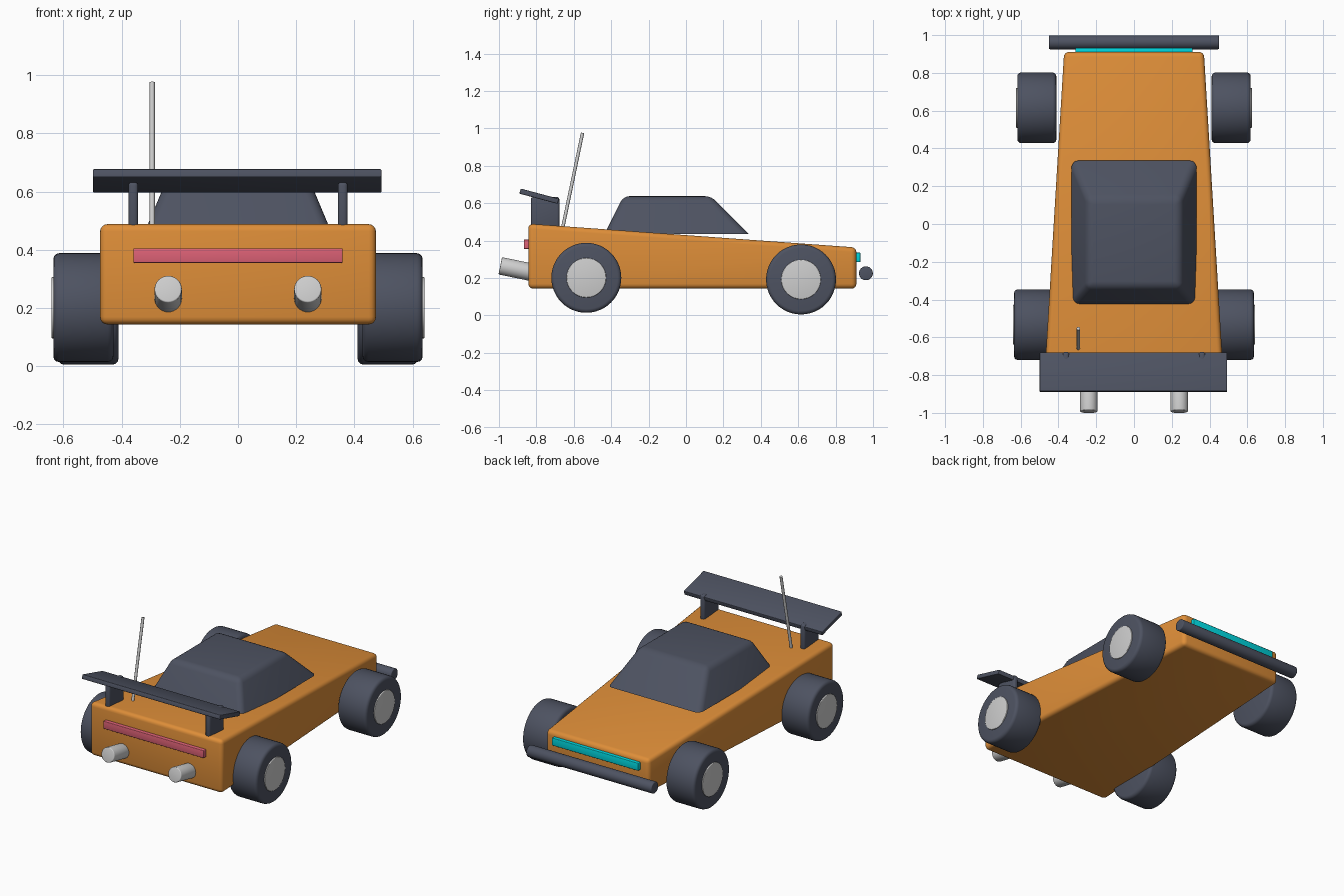
import bpy, bmesh, math
from mathutils import Vector

if "Cube" in bpy.data.objects:
    bpy.data.objects.remove(bpy.data.objects["Cube"])


def material(name, r, g, b):
    m = bpy.data.materials.new(name)
    m.diffuse_color = (r, g, b, 1)
    m.use_nodes = True
    m.node_tree.nodes["Principled BSDF"].inputs["Base Color"].default_value = m.diffuse_color
    return m


ORANGE = material("orange paint", 0.73, 0.27, 0.04)
DARK = material("dark rubber", 0.075, 0.085, 0.12)
SILVER = material("silver metal", 0.62, 0.62, 0.62)
RED = material("tail light red", 0.72, 0.12, 0.18)
CYAN = material("headlight cyan", 0.0, 0.68, 0.74)


def finish(obj, mat, bevel=0.0, segments=3, angle=40):
    """Apply material, rounded edges and smooth shading."""
    obj.data.materials.append(mat)
    bpy.ops.object.select_all(action='DESELECT')
    obj.select_set(True)
    bpy.context.view_layer.objects.active = obj
    if bevel:
        mod = obj.modifiers.new("rounding", 'BEVEL')
        mod.width = bevel
        mod.segments = segments
        mod.limit_method = 'ANGLE'
        mod.angle_limit = math.radians(30)
        bpy.ops.object.modifier_apply(modifier=mod.name)
    bpy.ops.object.shade_smooth_by_angle(angle=math.radians(angle))
    return obj


def loft(name, bottom, top, mat, bevel, sharp_base=False):
    """Closed solid between two four-point rings, with rounded edges."""
    bm = bmesh.new()
    a = [bm.verts.new(p) for p in bottom]
    b = [bm.verts.new(p) for p in top]
    bm.faces.new(a[::-1])
    bm.faces.new(b)
    for i in range(4):
        j = (i + 1) % 4
        bm.faces.new((a[i], a[j], b[j], b[i]))
    edges = [e for e in bm.edges
             if not (sharp_base and all(v in a for v in e.verts))]
    bmesh.ops.bevel(bm, geom=edges, offset=bevel, segments=4, profile=0.5, affect='EDGES')
    bmesh.ops.recalc_face_normals(bm, faces=bm.faces)
    mesh = bpy.data.meshes.new(name)
    bm.to_mesh(mesh)
    bm.free()
    obj = bpy.data.objects.new(name, mesh)
    bpy.context.collection.objects.link(obj)
    return finish(obj, mat)


def box(name, loc, size, mat, bevel=0.0, tilt=0.0):
    bpy.ops.mesh.primitive_cube_add(size=1, location=loc, rotation=(tilt, 0, 0))
    obj = bpy.context.object
    obj.name = name
    obj.scale = size
    bpy.ops.object.transform_apply(location=False, rotation=False, scale=True)
    return finish(obj, mat, bevel)


def rod(name, start, end, radius, mat, bevel=0.0, sides=32):
    start, end = Vector(start), Vector(end)
    d = end - start
    bpy.ops.mesh.primitive_cylinder_add(vertices=sides, radius=radius, depth=d.length,
                                        location=(start + end) / 2)
    obj = bpy.context.object
    obj.name = name
    obj.rotation_euler = d.to_track_quat('Z', 'Y').to_euler()
    return finish(obj, mat, bevel)


def ring(y0, w0, z0, y1, w1, z1):
    return [(-w0, y0, z0), (w0, y0, z0), (w1, y1, z1), (-w1, y1, z1)]


# Wedge body and cabin
loft("body", ring(-0.843, 0.476, 0.143, 0.911, 0.370, 0.143),
     ring(-0.843, 0.476, 0.490, 0.911, 0.370, 0.363), ORANGE, 0.026)
loft("cabin", ring(-0.435, 0.332, 0.435, 0.335, 0.332, 0.435),
     ring(-0.335, 0.247, 0.637, 0.135, 0.247, 0.637), DARK, 0.032, sharp_base=True)

# Wheels, hubs, wing struts and exhausts on both sides
for side, s in (("left", -1), ("right", 1)):
    for end, y, z, x0, x1 in (("rear", -0.533, 0.201, 0.428, 0.635),
                              ("front", 0.615, 0.192, 0.411, 0.618)):
        rod(f"{side}_{end}_tyre", (s * x0, y, z), (s * x1, y, z), 0.187, DARK, 0.02, 48)
        rod(f"{side}_{end}_hub", (s * (x1 - 0.04), y, z), (s * (x1 + 0.006), y, z),
            0.106, SILVER, 0.004)
    box(f"{side}_wing_strut", (s * 0.36, -0.753, 0.545), (0.034, 0.152, 0.175), DARK, 0.012)
    rod(f"{side}_exhaust", (s * 0.24, -0.993, 0.265), (s * 0.24, -0.80, 0.225),
        0.047, SILVER, 0.005)

# Rear wing
box("wing", (-0.003, -0.785, 0.637), (0.992, 0.212, 0.028), DARK, 0.004, -math.radians(15))

# Lights, bumper and antenna
box("tail_light", (0, -0.845, 0.380), (0.72, 0.044, 0.05), RED, 0.004)
box("headlight", (0, 0.910, 0.310), (0.62, 0.046, 0.05), CYAN, 0.004)
rod("front_bumper", (-0.45, 0.962, 0.225), (0.45, 0.962, 0.225), 0.037, DARK, 0.005)
rod("antenna", (-0.295, -0.662, 0.455), (-0.295, -0.553, 0.976), 0.009, SILVER, 0, 12)
